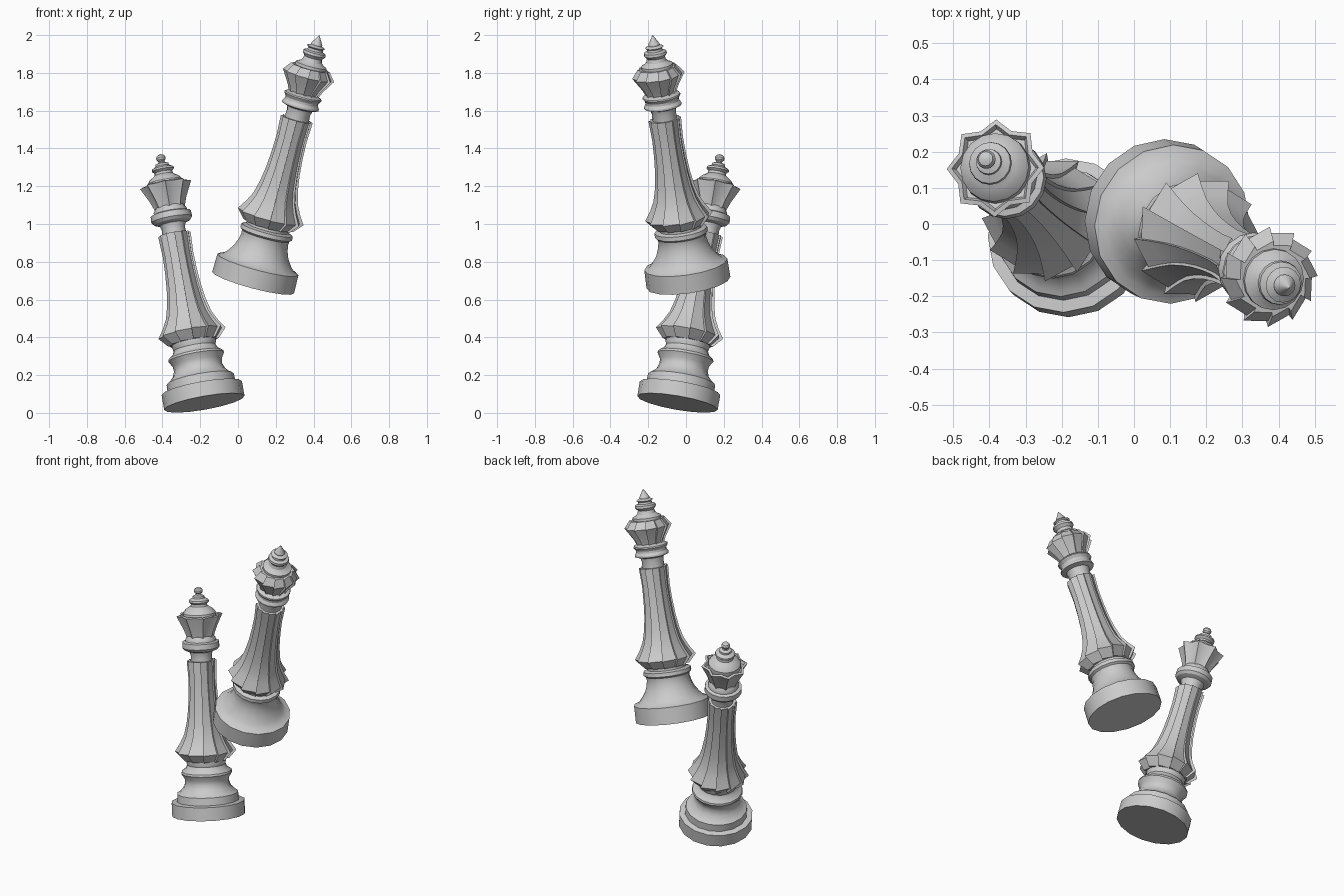
import bpy, bmesh, math
from mathutils import Vector

cube = bpy.data.objects.get("Cube")
if cube:
    bpy.data.objects.remove(cube, do_unlink=True)

stone = bpy.data.materials.new("light_grey")
stone.use_nodes = True
GREY = (0.6, 0.6, 0.6, 1)
stone.diffuse_color = GREY
stone.node_tree.nodes["Principled BSDF"].inputs["Base Color"].default_value = GREY


# Cross-sections: lists of (angle, radius factor)
def round_section(sides=16):
    return [(math.tau * i / sides, 1.0) for i in range(sides)]


def pleated_section(panels=12, inner=0.88):
    step = math.tau / panels
    return [p for k in range(panels)
            for p in ((k * step, 1.0), ((k + 1) * step, inner))]


def star_section(points=8, inner=0.82):
    step = math.pi / points
    return [(k * step, inner if k % 2 else 1.0) for k in range(points * 2)]


def loft(name, profile, section, foot, top):
    """Sweep a section along a (radius, height) profile on the leaning axis."""
    axis = Vector(top) - Vector(foot)
    turn = Vector((0, 0, 1)).rotation_difference(axis)
    bm = bmesh.new()
    rings = [[bm.verts.new((r * f * math.cos(a), r * f * math.sin(a), h))
              for a, f in section] for r, h in profile]
    n = len(section)
    for low, high in zip(rings, rings[1:]):
        for i in range(n):
            j = (i + 1) % n
            bm.faces.new((low[i], low[j], high[j], high[i]))
    bm.faces.new(rings[0][::-1])
    bm.faces.new(rings[-1])
    mesh = bpy.data.meshes.new(name)
    bm.to_mesh(mesh)
    bm.free()
    mesh.materials.append(stone)
    mesh.shade_smooth()
    mesh.set_sharp_from_angle(angle=math.radians(30))
    obj = bpy.data.objects.new(name, mesh)
    obj.location = foot
    obj.rotation_mode = 'QUATERNION'
    obj.rotation_quaternion = turn
    bpy.context.collection.objects.link(obj)
    return obj


# Shared pleated skirt: flared hem, concave shaft
SKIRT = [(.135, 0), (.18, .05), (.147, .1), (.122, .15), (.104, .22),
         (.092, .3), (.085, .39), (.082, .48), (.087, .59)]


def skirt(name, start, foot, top):
    loft(name, [(r, h + start) for r, h in SKIRT], pleated_section(), foot, top)


# Shorter piece with a spiked crown
foot, top = (-.178, -.045, .053), (-.41, .18, 1.358)
loft("queen_base", [(.216, 0), (.216, .08), (.183, .085), (.18, .13), (.165, .14),
                    (.14, .165), (.129, .195), (.132, .22), (.15, .25), (.147, .262),
                    (.122, .28), (.113, .3), (.118, .32), (.118, .35)],
     round_section(), foot, top)
skirt("queen_skirt", .33, foot, top)
loft("queen_collar", [(.065, .91), (.062, .95), (.07, .975), (.098, .985), (.11, 1.0),
                      (.108, 1.032), (.09, 1.038), (.088, 1.052), (.075, 1.07)],
     round_section(), foot, top)
loft("queen_crown", [(.08, 1.06), (.098, 1.11), (.137, 1.19), (.122, 1.195),
                     (.112, 1.18)], star_section(), foot, top)
loft("queen_finial", [(.098, 1.17), (.096, 1.205), (.08, 1.225), (.064, 1.235),
                      (.05, 1.245), (.047, 1.258), (.06, 1.27), (.058, 1.28),
                      (.036, 1.292), (.035, 1.303), (.018, 1.31), (.015, 1.316),
                      (.024, 1.325), (.026, 1.336), (.02, 1.348), (.005, 1.355)],
     round_section(), foot, top)

# Taller piece with a pleated crown and pointed tip
foot, top = (.08, .013, .69), (.43, -.177, 2.0)
loft("king_base", [(.224, 0), (.222, .1), (.195, .11), (.172, .135), (.148, .17),
                   (.135, .205), (.127, .24), (.13, .26), (.142, .27), (.14, .292),
                   (.115, .3), (.115, .33)],
     round_section(), foot, top)
skirt("king_skirt", .315, foot, top)
loft("king_collar", [(.066, .89), (.064, .94), (.07, .965), (.1, .975), (.1, .985),
                     (.09, 1.0), (.09, 1.012), (.102, 1.03), (.1, 1.037),
                     (.075, 1.05)], round_section(), foot, top)
loft("king_crown", [(.078, 1.035), (.095, 1.075), (.14, 1.147), (.106, 1.19)],
     pleated_section(), foot, top)
loft("king_finial", [(.085, 1.18), (.085, 1.205), (.068, 1.213), (.054, 1.225),
                     (.048, 1.245), (.062, 1.262), (.06, 1.276), (.042, 1.283),
                     (.04, 1.295), (.05, 1.303), (.03, 1.313), (.03, 1.32),
                     (.001, 1.369)], round_section(), foot, top)
